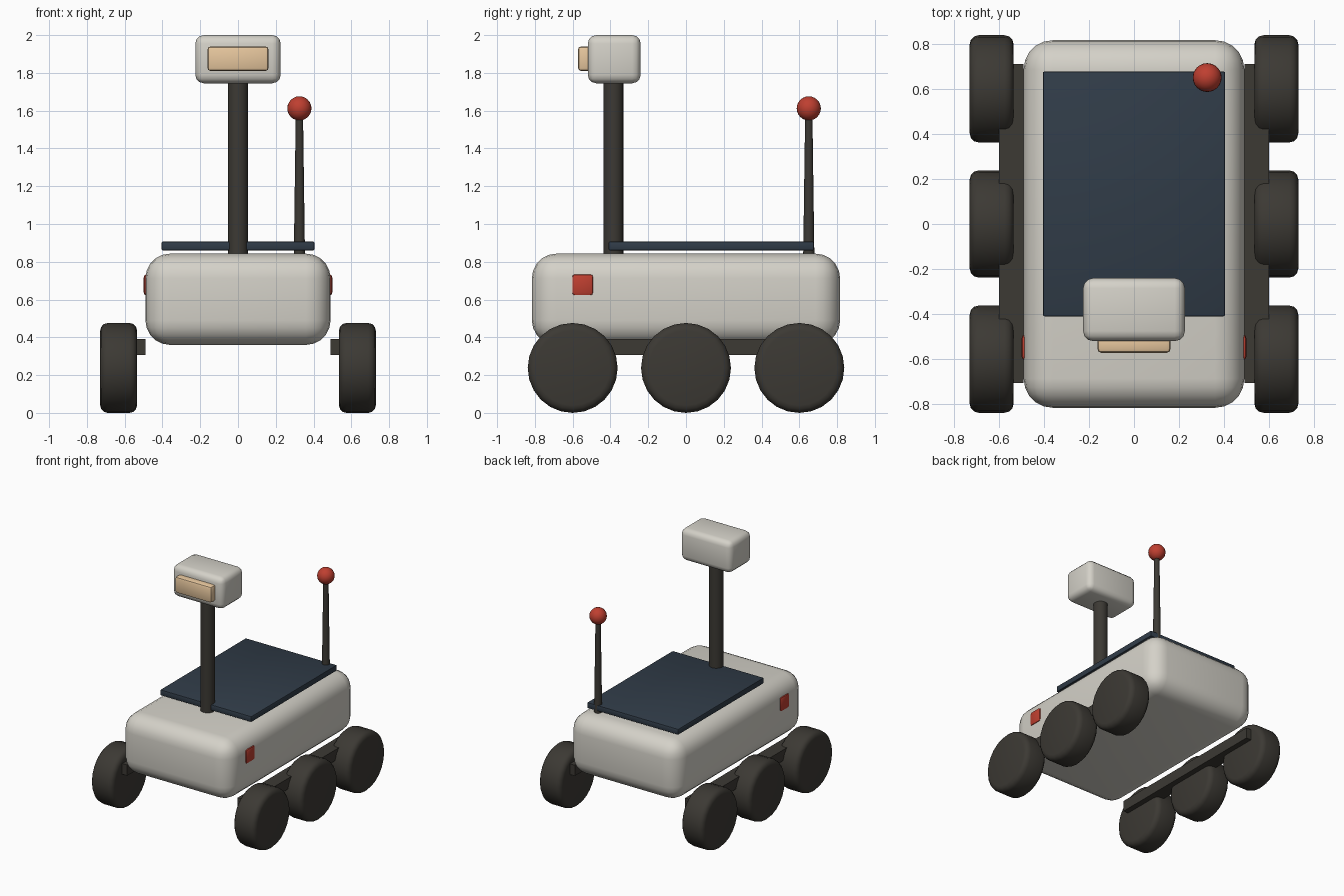
import bpy, math

if "Cube" in bpy.data.objects:
    bpy.data.objects.remove(bpy.data.objects["Cube"])


def material(name, rgb):
    m = bpy.data.materials.new(name)
    m.diffuse_color = (*rgb, 1)
    m.use_nodes = True
    m.node_tree.nodes["Principled BSDF"].inputs["Base Color"].default_value = m.diffuse_color
    return m


SHELL = material("shell", (0.66, 0.64, 0.58))
DARK = material("dark", (0.045, 0.041, 0.034))
PANEL = material("panel", (0.03, 0.045, 0.065))
RED = material("red", (0.52, 0.05, 0.03))
LENS = material("lens", (0.80, 0.57, 0.34))


def finish(name, mat, bevel=0, segments=3):
    o = bpy.context.object
    o.name = name
    o.data.materials.append(mat)
    if bevel:
        b = o.modifiers.new("bevel", 'BEVEL')
        b.width, b.segments = bevel, segments
        b.limit_method = 'ANGLE'
        b.angle_limit = math.radians(40)
        bpy.ops.object.modifier_apply(modifier=b.name)
    bpy.ops.object.shade_smooth_by_angle(angle=math.radians(35))
    return o


def box(name, lo, hi, mat, bevel=0, segments=3):
    bpy.ops.mesh.primitive_cube_add(
        size=1, location=[(a + b) / 2 for a, b in zip(lo, hi)])
    bpy.context.object.scale = [b - a for a, b in zip(lo, hi)]
    bpy.ops.object.transform_apply(location=False, rotation=False, scale=True)
    return finish(name, mat, bevel, segments)


def post(name, x, y, z0, z1, r0, r1, mat):
    bpy.ops.mesh.primitive_cone_add(
        vertices=20, radius1=r0, radius2=r1, depth=z1 - z0,
        location=(x, y, (z0 + z1) / 2))
    return finish(name, mat)


# Hull and solar panel
box("body", (-0.49, -0.816, 0.36), (0.49, 0.816, 0.843), SHELL, 0.13, 5)
box("solar_panel", (-0.405, -0.41, 0.86), (0.405, 0.677, 0.907), PANEL, 0.008, 2)

# Camera mast
post("mast", 0, -0.385, 0.80, 1.78, 0.053, 0.053, DARK)
box("camera_head", (-0.226, -0.52, 1.745), (0.226, -0.24, 2.0), SHELL, 0.045, 3)
box("camera_lens", (-0.162, -0.572, 1.81), (0.162, -0.49, 1.94), LENS, 0.017, 2)

# Antenna
post("antenna", 0.325, 0.65, 0.80, 1.6, 0.03, 0.019, DARK)
bpy.ops.mesh.primitive_uv_sphere_add(
    segments=24, ring_count=12, radius=0.064, location=(0.325, 0.65, 1.612))
finish("antenna_ball", RED)

for side, s in (("right", 1), ("left", -1)):
    # Side lamp and rocker beam
    xs = sorted((s * 0.46, s * 0.499))
    box(side + "_lamp", (xs[0], -0.605, 0.62), (xs[1], -0.49, 0.735), RED, 0.017, 2)
    xs = sorted((s * 0.49, s * 0.60))
    box(side + "_beam", (xs[0], -0.705, 0.306), (xs[1], 0.71, 0.392), DARK)
    # Wheels
    for pos, y in (("front", -0.6), ("middle", 0), ("rear", 0.6)):
        bpy.ops.mesh.primitive_cylinder_add(
            vertices=24, radius=0.238, depth=0.195,
            location=(s * 0.632, y, 0.238), rotation=(0, math.pi / 2, 0))
        finish(f"{side}_{pos}_wheel", DARK, 0.04, 3)
